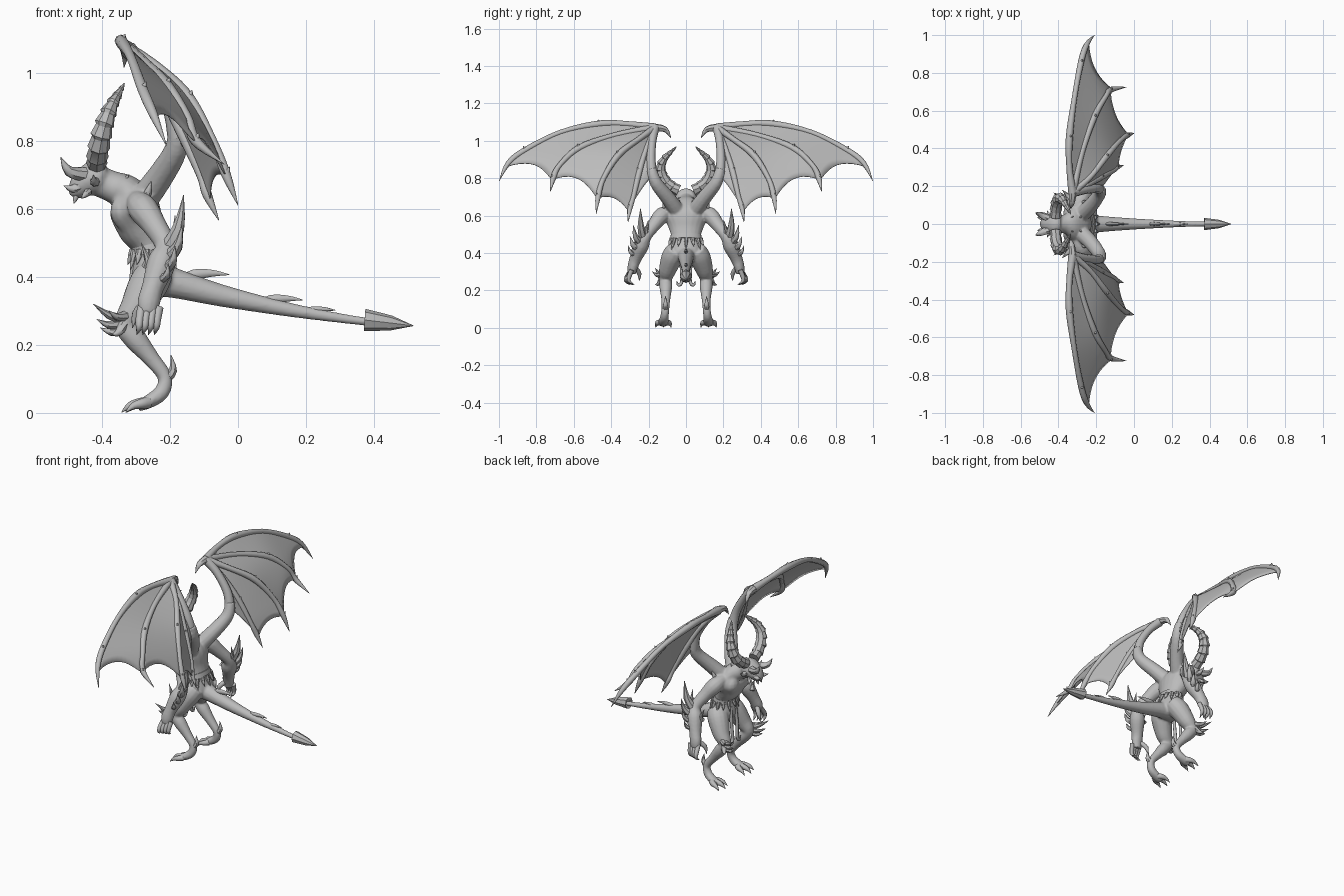
import bpy, bmesh, math
from mathutils import Vector

grey = bpy.data.materials.new("stone_grey")
grey.diffuse_color = (0.5, 0.5, 0.5, 1)


def spline(rows, n):
    """Catmull-Rom through rows of equal length."""
    out, last = [], len(rows) - 1
    for i in range(last):
        p0, p1, p2, p3 = (rows[max(0, min(last, i + k))] for k in (-1, 0, 1, 2))
        for j in range(n):
            t = j / n
            out.append([0.5 * (2 * b + (c - a) * t + (2 * a - 5 * b + 4 * c - d) * t * t
                        + (3 * b - a - 3 * c + d) * t ** 3)
                        for a, b, c, d in zip(p0, p1, p2, p3)])
    out.append(list(rows[-1]))
    return out


def tube(bm, rows, sides=12, n=4, mirror=True):
    """Rows are x, y, z, radius (and optional second radius)."""
    rows = [list(r) if len(r) == 5 else list(r) + [r[3]] for r in rows]
    path = spline(rows, n) if n > 1 else rows
    for sign in ((1, -1) if mirror else (1,)):
        pts = [Vector((p[0], p[1] * sign, p[2])) for p in path]
        side, rings = None, []
        for i, p in enumerate(pts):
            t = (pts[min(i + 1, len(pts) - 1)] - pts[max(i - 1, 0)]).normalized()
            if side is None:
                side = Vector((0, 1, 0)) if abs(t.y) < 0.8 else Vector((1, 0, 0))
            side = (side - t * side.dot(t)).normalized()
            up = t.cross(side)
            a, b = max(path[i][3], 0.0008), max(path[i][4], 0.0008)
            rings.append([bm.verts.new(p + side * a * math.cos(k * math.tau / sides)
                          + up * b * math.sin(k * math.tau / sides)) for k in range(sides)])
        for r, q in zip(rings, rings[1:]):
            for k in range(sides):
                m = (k + 1) % sides
                bm.faces.new((r[k], r[m], q[m], q[k]))
        bm.faces.new(rings[0][::-1])
        bm.faces.new(rings[-1])


def spike(bm, a, b, r, bend=(0, 0, 0), mirror=True, sides=7):
    """Tapered claw or thorn from a to b, bowed by bend."""
    mid = [(p + q) / 2 + c for p, q, c in zip(a, b, bend)]
    tube(bm, [(*a, r), (*mid, r * 0.7), (*b, 0.0008)], sides, 3, mirror)


def finish(name, bm, angle=50):
    bmesh.ops.recalc_face_normals(bm, faces=bm.faces)
    me = bpy.data.meshes.new(name)
    bm.to_mesh(me)
    bm.free()
    me.materials.append(grey)
    ob = bpy.data.objects.new(name, me)
    bpy.context.collection.objects.link(ob)
    bpy.ops.object.select_all(action='DESELECT')
    ob.select_set(True)
    bpy.context.view_layer.objects.active = ob
    bpy.ops.object.shade_smooth_by_angle(angle=math.radians(angle))
    return ob


# Body: torso, limbs, wing roots and tail fused into one skin
bm = bmesh.new()
tube(bm, [(-.24, 0, .35, .055, .045), (-.25, 0, .40, .09, .066), (-.258, 0, .48, .078, .048),
          (-.285, 0, .54, .095, .066), (-.305, 0, .60, .12, .074), (-.33, 0, .645, .085, .056),
          (-.37, 0, .665, .05, .046), (-.42, 0, .685, .045, .045)], 20, 5, False)
tube(bm, [(-.385, 0, .70, .04, .04), (-.41, 0, .695, .058, .052), (-.45, 0, .675, .048, .044),
          (-.475, 0, .65, .032, .028), (-.485, 0, .635, .015, .012)], 16, 4, False)
tube(bm, [(-.33, .05, .625, .03), (-.34, .055, .59, .045, .036), (-.32, .05, .55, .03)])  # chest
tube(bm, [(-.30, .08, .625, .03), (-.28, .13, .60, .044), (-.245, .17, .55, .036),
          (-.212, .215, .49, .032), (-.225, .24, .44, .043), (-.25, .27, .37, .033),
          (-.262, .285, .325, .034, .028), (-.265, .29, .29, .026, .022)])            # arm
tube(bm, [(-.235, .05, .42, .05), (-.262, .073, .38, .058), (-.30, .098, .31, .047),
          (-.33, .108, .26, .034), (-.30, .108, .215, .034), (-.255, .108, .16, .025),
          (-.215, .11, .105, .021), (-.225, .115, .06, .023), (-.265, .12, .032, .028, .02),
          (-.295, .122, .018, .025, .014)], 14)                                       # leg
tube(bm, [(-.30, .03, .60, .045), (-.235, .09, .685, .04), (-.182, .16, .775, .034),
          (-.18, .185, .85, .027)])                                                   # wing root
tube(bm, [(-.27, 0, .40, .06), (-.19, 0, .382, .045), (-.05, 0, .345, .033),
          (.13, 0, .307, .022), (.29, 0, .28, .015), (.40, 0, .265, .012)], 14, 4, False)
body = finish("body", bm)
fuse = body.modifiers.new("fuse", 'REMESH')
fuse.mode, fuse.voxel_size, fuse.use_smooth_shade = 'VOXEL', 0.006, True
relax = body.modifiers.new("relax", 'SMOOTH')
relax.factor, relax.iterations = 0.5, 3

# Ringed horns
bm = bmesh.new()
arc = spline([(-.415, .04, .735, .028), (-.412, .095, .765, .030), (-.402, .130, .815, .029),
              (-.387, .136, .865, .025), (-.368, .112, .91, .018), (-.35, .08, .94, .011),
              (-.333, .05, .97, .002)], 3)
rows = []
for i in range(0, len(arc) - 2, 2):
    a, b = arc[i], arc[i + 2]
    rows.append((*a[:3], a[3] * 1.12))
    rows.append((*[p + (q - p) * 0.9 for p, q in zip(a[:3], b[:3])], b[3] * 0.92))
tube(bm, rows, 8, 1)
finish("horns", bm, 25)

# Face thorns and back thorns
bm = bmesh.new()
spike(bm, (-.45, .03, .70), (-.521, .06, .752), .022, (-.012, .005, -.015))
spike(bm, (-.465, .025, .665), (-.512, .035, .668), .016, (0, 0, -.008))
spike(bm, (-.42, .045, .68), (-.425, .10, .70), .016, (0, 0, -.01))
spike(bm, (-.44, .035, .65), (-.46, .07, .63), .012)
spike(bm, (-.475, .012, .64), (-.482, .015, .615), .01)
for x, z in ((-.345, .68), (-.30, .665)):
    spike(bm, (x, .03, z - .01), (x + .025, .04, z + .02), .012)
spike(bm, (-.27, .11, .63), (-.255, .125, .68), .014)
finish("thorns", bm)

# Elbow fins, hand claws
bm = bmesh.new()
for a, b, r in (((-.215, .225, .47), (-.16, .243, .64), .026),
                ((-.215, .24, .45), (-.165, .282, .55), .022),
                ((-.225, .25, .42), (-.185, .30, .49), .02),
                ((-.24, .265, .39), (-.205, .31, .44), .016),
                ((-.215, .21, .48), (-.185, .20, .58), .016),
                ((-.27, .23, .43), (-.285, .235, .50), .014)):
    spike(bm, a, b, r, (.012, .008, -.012))
finish("forearm_spikes", bm)
bm = bmesh.new()
for k in range(4):
    x = -.285 + k * .017
    tube(bm, [(x + .002, .29, .31, .013), (x - .004, .315 - k * .004, .275, .012),
              (x - .006, .322 - k * .006, .25, .009), (x - .012, .30 - k * .008, .23, .001)], 8, 3)
tube(bm, [(-.275, .27, .32, .013), (-.30, .25, .29, .012), (-.31, .25, .25, .001)], 8, 3)
finish("hand_claws", bm)

# Knee thorns, toes, heel spurs
bm = bmesh.new()
for a, b in (((-.335, .12, .275), (-.425, .165, .32)), ((-.345, .12, .262), (-.415, .15, .275)),
             ((-.34, .12, .245), (-.405, .135, .25)), ((-.33, .13, .285), (-.38, .18, .30)),
             ((-.335, .13, .26), (-.37, .165, .23))):
    spike(bm, a, b, .016, (0, 0, -.01))
finish("knee_spikes", bm)
bm = bmesh.new()
for dy, dx in ((-.035, .015), (0, 0), (.037, .012)):
    tube(bm, [(-.265, .12 + dy * .4, .03, .018), (-.295 + dx, .12 + dy * .8, .027, .015),
              (-.32 + dx, .12 + dy, .02, .01), (-.342 + dx, .12 + dy * 1.15, .002, .001)], 8, 3)
spike(bm, (-.215, .11, .10), (-.197, .11, .17), .018, (.015, 0, -.01))
finish("toes", bm)

# Tail plates and barbed tip
bm = bmesh.new()
for x, z, s in ((-.13, .395, 1.1), (.095, .322, 1), (.215, .294, .75)):
    tube(bm, [(x - .04 * s, 0, z - .004, .006), (x, 0, z + .010 * s, .01, .014 * s),
              (x + .05 * s, 0, z + .014 * s, .006, .009 * s), (x + .095 * s, 0, z + .010 * s, .001)],
         8, 3, False)
finish("tail_plates", bm)
bm = bmesh.new()
tube(bm, [(.39, 0, .268, .012), (.372, 0, .273, .033), (.45, 0, .264, .022),
          (.515, 0, .256, .001)], 8, 1, False)
finish("tail_tip", bm, 30)

# Belt with small scale fringe and hanging hooks
bm = bmesh.new()
tube(bm, [(-.256, 0, .47, .085, .055), (-.262, 0, .495, .082, .054)], 24, 1, False)
for k in range(14):
    c, s = math.cos(k * math.tau / 14), math.sin(k * math.tau / 14)
    spike(bm, (-.256 + c * .052, s * .08, .478),
          (-.252 + c * .072, s * .097, .42 + .015 * (k % 2)), .012, (0, 0, 0), False)
tube(bm, [(-.305, .02, .44, .010), (-.315, .025, .34, .009), (-.32, .022, .25, .009),
          (-.32, .04, .228, .008), (-.32, .05, .25, .002)], 8, 4)
finish("belt", bm)

# Wing bones: all fingers start at the wrist and arch outwards
wrist = (-.325, .165, 1.07)
lead = [(*wrist, .023), (-.342, .30, 1.088, .016), (-.342, .46, 1.09, .019), (-.315, .67, 1.045, .014),
        (-.28, .86, .95, .016), (-.25, .95, .88, .014), (-.21, .999, .785, .001)]
second = [(*wrist, .02), (-.275, .38, 1.03, .015), (-.21, .57, .962, .018), (-.15, .675, .87, .014),
          (-.125, .71, .80, .016), (-.04, .725, .73, .001)]
third = [(*wrist, .02), (-.23, .25, 1.01, .015), (-.145, .36, .925, .018), (-.075, .44, .80, .014),
         (-.035, .47, .70, .015), (0, .48, .61, .001)]
fourth = [(*wrist, .018), (-.24, .21, .965, .014), (-.17, .25, .835, .017), (-.11, .282, .70, .013),
          (-.09, .30, .64, .014), (-.056, .31, .565, .001)]
forearm = [(*wrist, .025), (-.26, .18, 1.0, .022), (-.20, .187, .90, .024), (-.178, .18, .81, .029)]
bm = bmesh.new()
for bone in (lead, second, third, fourth, forearm):
    tube(bm, bone, 8, 5)
for bone in (lead, second, third, fourth):       # small knuckle thorns
    for x, y, z, r in bone[2:-1:2]:
        spike(bm, (x, y, z), (x + .01, y + .01, z + .023), r * .7)
spike(bm, wrist, (-.335, .08, 1.015), .022, (0, -.012, .018))
finish("wing_bones", bm)


def along(bone):
    """Return a function giving the point at a fraction of the bone's length."""
    pts = [Vector(p[:3]) for p in spline(bone, 8)]
    cum = [0]
    for a, b in zip(pts, pts[1:]):
        cum.append(cum[-1] + (b - a).length)

    def at(u):
        d = u * cum[-1]
        for i in range(len(pts) - 1):
            if d <= cum[i + 1]:
                return pts[i].lerp(pts[i + 1], (d - cum[i]) / (cum[i + 1] - cum[i]))
        return pts[-1]
    return at


# Wing membranes stretched between bones, scalloped at the free edge
bm = bmesh.new()
for A, B, ea, eb, dip in ((lead, second, .91, .88, .08), (second, third, .87, .88, .10),
                          (third, fourth, .87, .9, .07), (fourth, forearm, .86, 1, .04)):
    fa, fb = along(A), along(B)
    for sign in (1, -1):
        grid = []
        for i in range(19):
            row = []
            for j in range(11):
                s = j / 10
                u = (.01 + .99 * i / 18) * (1 - dip * 4 * s * (1 - s))
                p = fa(u * ea).lerp(fb(u * eb), s)
                row.append(bm.verts.new((p.x, p.y * sign, p.z)))
            grid.append(row)
        for r, q in zip(grid, grid[1:]):
            for j in range(10):
                bm.faces.new((r[j], r[j + 1], q[j + 1], q[j]))
skin = finish("wing_membranes", bm)
thick = skin.modifiers.new("thickness", 'SOLIDIFY')
thick.thickness, thick.offset = 0.004, 0
